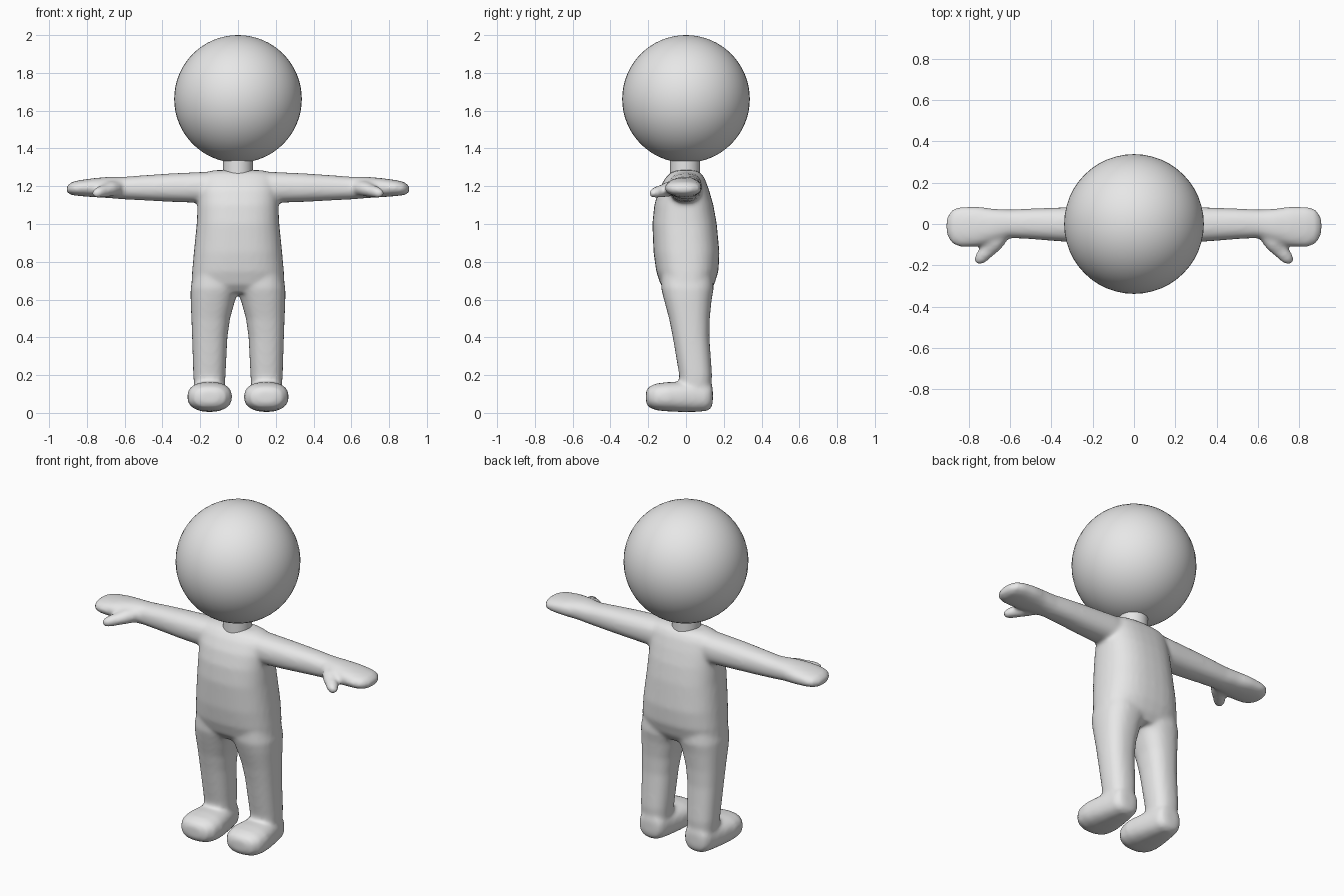
import bpy, bmesh, math
from mathutils import Vector

skin = bpy.data.materials.new("light grey")
skin.diffuse_color = (0.8, 0.8, 0.8, 1)


def loft(bm, rings, u, v, power=2.0, count=32):
    """Skin a tube through rings of (centre, half size along u, half size along v)."""
    u, v = Vector(u), Vector(v)
    loops = []
    for centre, a, b in rings:
        loop = []
        for i in range(count):
            t = math.tau * i / count
            c, s = math.cos(t), math.sin(t)
            p = Vector(centre)
            p += u * a * math.copysign(abs(c) ** (2 / power), c)
            p += v * b * math.copysign(abs(s) ** (2 / power), s)
            loop.append(bm.verts.new(p))
        loops.append(loop)
    faces = []
    for l0, l1 in zip(loops, loops[1:]):
        for i in range(count):
            j = (i + 1) % count
            faces.append(bm.faces.new((l0[i], l0[j], l1[j], l1[i])))
    faces += [bm.faces.new(loops[0]), bm.faces.new(loops[-1])]
    bmesh.ops.recalc_face_normals(bm, faces=faces)


def finish(obj):
    obj.data.materials.append(skin)
    bpy.ops.object.select_all(action='DESELECT')
    obj.select_set(True)
    bpy.context.view_layer.objects.active = obj


X, Y, Z = (1, 0, 0), (0, 1, 0), (0, 0, 1)
bm = bmesh.new()

# Torso: height, half width, front y, back y
torso = [(0.635, 0.21, -0.10, 0.12), (0.68, 0.247, -0.135, 0.150),
         (0.75, 0.243, -0.158, 0.172), (0.85, 0.234, -0.172, 0.177),
         (1.0, 0.219, -0.178, 0.163), (1.1, 0.214, -0.168, 0.145),
         (1.18, 0.212, -0.145, 0.122), (1.24, 0.205, -0.112, 0.10),
         (1.27, 0.18, -0.085, 0.08), (1.285, 0.13, -0.05, 0.05)]
loft(bm, [((0, (f + b) / 2, z), w, (b - f) / 2) for z, w, f, b in torso], X, Y, 2.5)

# Legs: height, inner x, outer x, front y, back y
leg = [(0.05, 0.075, 0.225, -0.03, 0.13), (0.2, 0.066, 0.237, -0.036, 0.138),
       (0.4, 0.056, 0.243, -0.07, 0.124), (0.5, 0.042, 0.247, -0.09, 0.126),
       (0.6, 0.014, 0.251, -0.117, 0.136), (0.66, -0.01, 0.251, -0.132, 0.147),
       (0.74, 0.0, 0.235, -0.13, 0.14)]
# Feet: y, half width, bottom z, top z
foot = [(-0.212, 0.045, 0.055, 0.115), (-0.198, 0.085, 0.03, 0.138),
        (-0.16, 0.113, 0.014, 0.155), (-0.10, 0.119, 0.008, 0.163),
        (-0.03, 0.108, 0.005, 0.165), (0.05, 0.092, 0.005, 0.165),
        (0.11, 0.08, 0.010, 0.165), (0.134, 0.062, 0.025, 0.155),
        (0.142, 0.035, 0.05, 0.13)]
# Arms with mitten hands: x, front y, back y, bottom z, top z
arm = [(0.08, -0.09, 0.08, 1.12, 1.28), (0.2, -0.092, 0.085, 1.112, 1.275),
       (0.35, -0.085, 0.08, 1.117, 1.268), (0.5, -0.073, 0.075, 1.125, 1.258),
       (0.6, -0.068, 0.07, 1.13, 1.25), (0.68, -0.09, 0.074, 1.137, 1.25),
       (0.76, -0.11, 0.085, 1.142, 1.243), (0.84, -0.112, 0.083, 1.148, 1.232),
       (0.88, -0.095, 0.07, 1.153, 1.222), (0.9, -0.065, 0.042, 1.163, 1.207),
       (0.909, -0.035, 0.015, 1.175, 1.197)]
# Thumbs: x, y, z, radius
thumb = [(0.645, -0.05, 1.19, 0.045), (0.68, -0.095, 1.185, 0.045),
         (0.71, -0.13, 1.175, 0.037), (0.74, -0.163, 1.167, 0.033),
         (0.757, -0.182, 1.163, 0.023), (0.764, -0.191, 1.162, 0.01)]

for s in (1, -1):
    loft(bm, [((s * (i + o) / 2, (f + b) / 2, z), (o - i) / 2, (b - f) / 2)
              for z, i, o, f, b in leg], X, Y, 2.4)
    loft(bm, [((s * 0.15, y, (lo + hi) / 2), w, (hi - lo) / 2)
              for y, w, lo, hi in foot], X, Z, 2.5)
    loft(bm, [((s * x, (f + b) / 2, (lo + hi) / 2), (b - f) / 2, (hi - lo) / 2)
              for x, f, b, lo, hi in arm], Y, Z, 2.3)
    loft(bm, [((s * x, y, z), r, r * 0.9) for x, y, z, r in thumb],
         Vector((s * 0.74, 0.67, 0)), Z)

mesh = bpy.data.meshes.new("body")
bm.to_mesh(mesh)
bm.free()
body = bpy.data.objects.new("body", mesh)
bpy.context.collection.objects.link(body)
finish(body)

# Fuse the limbs into one soft skin
remesh = body.modifiers.new("fuse", 'REMESH')
remesh.mode = 'VOXEL'
remesh.voxel_size = 0.011
remesh.use_smooth_shade = True
soften = body.modifiers.new("soften", 'SMOOTH')
soften.factor = 0.5
soften.iterations = 10

# Neck
bpy.ops.mesh.primitive_cylinder_add(vertices=32, radius=0.079, depth=0.17,
                                    location=(0, -0.005, 1.295))
neck = bpy.context.object
neck.name = "neck"
finish(neck)
bpy.ops.object.shade_smooth_by_angle()

# Head
bpy.ops.mesh.primitive_uv_sphere_add(segments=48, ring_count=32, radius=0.338,
                                     location=(0, 0, 1.662))
head = bpy.context.object
head.name = "head"
finish(head)
bpy.ops.object.shade_smooth()
